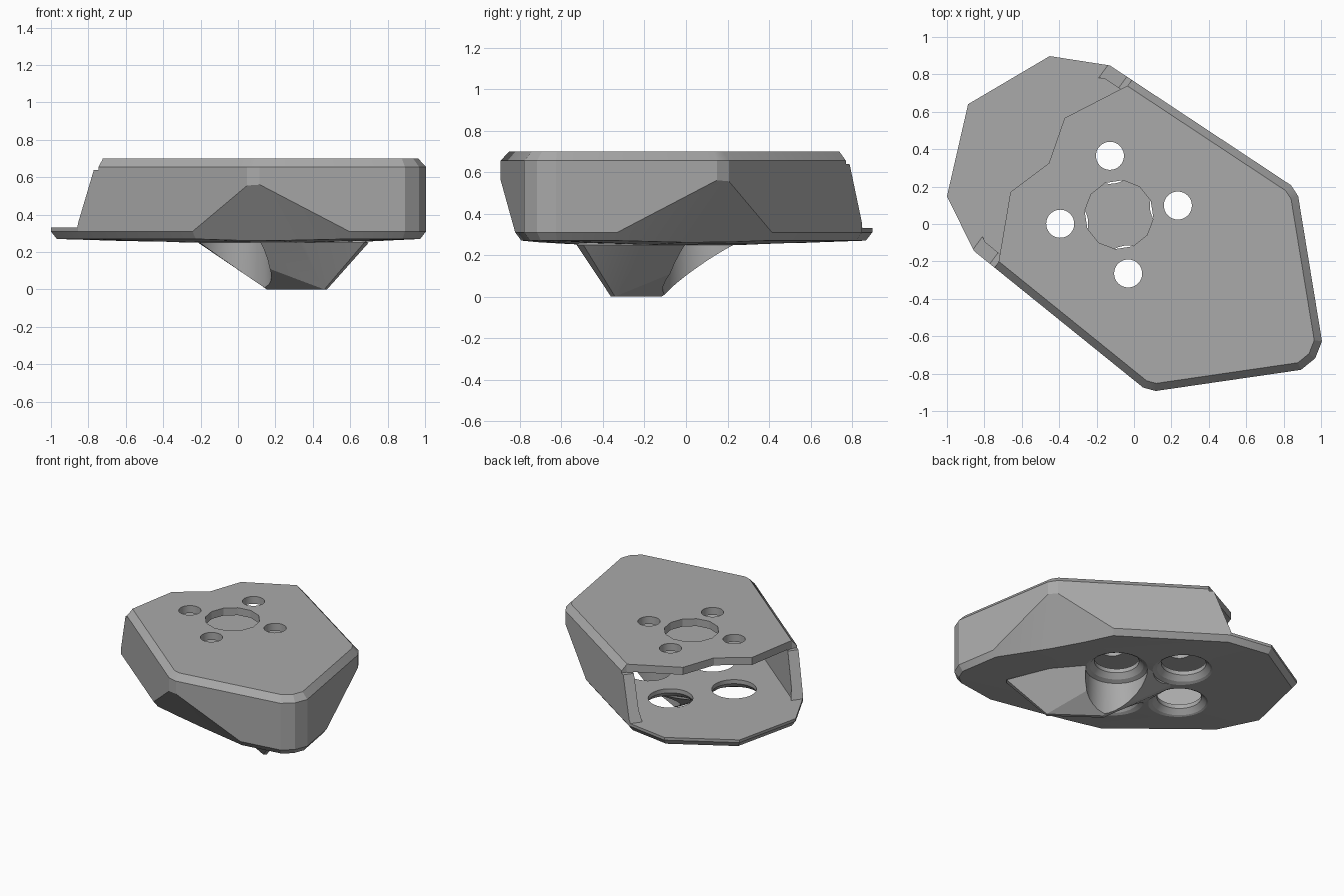
import bpy, bmesh, math
from mathutils import Matrix, Vector

cube = bpy.data.objects.get("Cube")
if cube:
    bpy.data.objects.remove(cube, do_unlink=True)

gray = bpy.data.materials.new("plain gray")
gray.use_nodes = True
gray.diffuse_color = (0.4, 0.4, 0.4, 1)
gray.node_tree.nodes["Principled BSDF"].inputs["Base Color"].default_value = gray.diffuse_color

# The part is symmetric about its long axis, which lies diagonally on the ground
PLACE = Matrix.Translation((-0.08, 0.05, 0)) @ Matrix.Rotation(math.radians(-36.2), 4, "Z")
HALF = [(-1.0, 0), (-0.8, 0.465), (-0.51, 0.615), (0.65, 0.67),
        (0.715, 0.645), (1.275, 0.095), (1.3, 0)]


def mirrored(half):
    """Close a half outline, given from tail to nose, across the long axis."""
    return half + [(u, -v) for u, v in reversed(half) if v > 0]


def inset(outline, d):
    """Move every edge of a convex clockwise outline inward by d."""
    out = []
    for i, p in enumerate(outline):
        p, a, b = Vector(p), Vector(outline[i - 1]), Vector(outline[(i + 1) % len(outline)])
        e, f = (p - a).normalized(), (b - p).normalized()
        m, n = Vector((e.y, -e.x)), Vector((f.y, -f.x))
        out.append(tuple(p + (m + n) * d / (1 + m.dot(n))))
    return out


def level(outline, z):
    return [(u, v, z) for u, v in outline]


def make(name, bm):
    bmesh.ops.dissolve_limit(bm, angle_limit=0.01, verts=bm.verts, edges=bm.edges)
    bmesh.ops.recalc_face_normals(bm, faces=bm.faces)
    bm.transform(PLACE)
    mesh = bpy.data.meshes.new(name)
    bm.to_mesh(mesh)
    bm.free()
    mesh.materials.append(gray)
    ob = bpy.data.objects.new(name, mesh)
    bpy.context.collection.objects.link(ob)
    return ob


def hull(name, points, chop=None):
    """Convex solid, with its two lower side corners optionally chopped."""
    bm = bmesh.new()
    for p in points:
        bm.verts.new(p)
    res = bmesh.ops.convex_hull(bm, input=bm.verts)
    junk = {g for g in res["geom_interior"] + res["geom_unused"] if isinstance(g, bmesh.types.BMVert)}
    bmesh.ops.delete(bm, geom=list(junk), context="VERTS")
    if chop is not None:
        for s in (1, -1):
            a, b, c = (Vector(p) for p in ((1.05, 0.31 * s, 0.31), (0.28, 0.65 * s, 0.31),
                                           (0.68, 0.66 * s, 0.56)))
            n = (b - a).cross(c - a).normalized()
            n = n if n.z < 0 else -n
            bmesh.ops.bisect_plane(bm, geom=bm.verts[:] + bm.edges[:] + bm.faces[:],
                                   plane_co=a - n * chop, plane_no=n, clear_outer=True)
            bmesh.ops.holes_fill(bm, edges=bm.edges, sides=0)
    return make(name, bm)


def prism(name, loop, offset):
    """Extrude a planar loop of points by an offset."""
    bm = bmesh.new()
    face = bm.faces.new([bm.verts.new(p) for p in loop])
    res = bmesh.ops.extrude_face_region(bm, geom=[face])
    bmesh.ops.translate(bm, vec=offset, verts=[g for g in res["geom"] if isinstance(g, bmesh.types.BMVert)])
    return make(name, bm)


def lathe(name, u, v, profile, sides):
    """Closed round solid from (radius, height) steps."""
    bm = bmesh.new()
    rings = [[bm.verts.new((u + r * math.cos(t), v + r * math.sin(t), z))
              for t in (math.tau * i / sides for i in range(sides))] for r, z in profile]
    for lo, hi in zip(rings, rings[1:]):
        for i in range(sides):
            j = (i + 1) % sides
            bm.faces.new((lo[i], lo[j], hi[j], hi[i]))
    bm.faces.new(rings[0])
    bm.faces.new(rings[-1])
    return make(name, bm)


def combine(ob, tool, operation="DIFFERENCE"):
    mod = ob.modifiers.new("cut", "BOOLEAN")
    mod.object, mod.operation, mod.solver = tool, operation, "EXACT"
    bpy.context.view_layer.objects.active = ob
    bpy.ops.object.modifier_apply(modifier=mod.name)
    bpy.data.objects.remove(tool, do_unlink=True)


outline = mirrored(HALF)

# Outer housing with bevelled rim and slightly domed underside
underside = [(u, v * s, 0.25) for u, v in ((-0.1, 0.25), (0.1, 0.33), (0.65, 0.2)) for s in (1, -1)]
housing = hull("housing", level(inset(outline, 0.03), 0.27) + level(outline, 0.31)
               + level(outline, 0.655) + level(inset(outline, 0.04), 0.7) + underside, chop=0)

# Hollow inside
combine(housing, hull("cavity", level(inset(outline, 0.075), 0.33)
                      + level(inset(outline, 0.075), 0.645), chop=0.06))

# Open tail: sloped wall ends, then the notched edge of the top plate
combine(housing, prism("wall_cut", [(-1.3, -1, 0.33), (-0.52, -1, 0.33), (-0.4, -1, 0.645),
                                    (-1.3, -1, 0.645)], (0, 2, 0)))
edge = [(-0.37, 0.8), (-0.37, 0.585), (-0.54, 0.245), (-0.465, 0),
        (-0.54, -0.245), (-0.37, -0.585), (-0.37, -0.8)]
combine(housing, prism("top_cut", level([(-1.3, 0.8)] + edge + [(-1.3, -0.8)], 0.64), (0, 0, 0.2)))

# Keel under the floor, running along the axis
keel = [(u, v * s, z) for u, v, z in ((0.3, 0.012, 0), (0.68, 0.012, 0), (0.95, 0.02, 0.25),
        (0.67, 0.19, 0.25), (0.43, 0.23, 0.25), (0.09, 0.33, 0.25), (-0.15, 0.02, 0.25),
        (-0.1, 0.02, 0.29), (0.85, 0.02, 0.29)) for s in (1, -1)]
combine(housing, hull("keel", keel), "UNION")

# Four bolt holes with flared lower openings, and the centre hole
for u in (-0.225, 0.225):
    for v in (-0.225, 0.225):
        combine(housing, lathe("floor_hole", u, v, [(0.213, -0.1), (0.208, 0.25), (0.18, 0.265),
                                                    (0.15, 0.3), (0.15, 0.5)], 32))
        combine(housing, lathe("bolt_hole", u, v, [(0.075, 0.5), (0.075, 0.8)], 32))
combine(housing, lathe("centre_hole", 0, 0, [(0.185, 0.5), (0.185, 0.8)], 12))

bpy.ops.object.select_all(action="DESELECT")
housing.select_set(True)
bpy.context.view_layer.objects.active = housing
bpy.ops.object.shade_smooth_by_angle(angle=math.radians(20))
